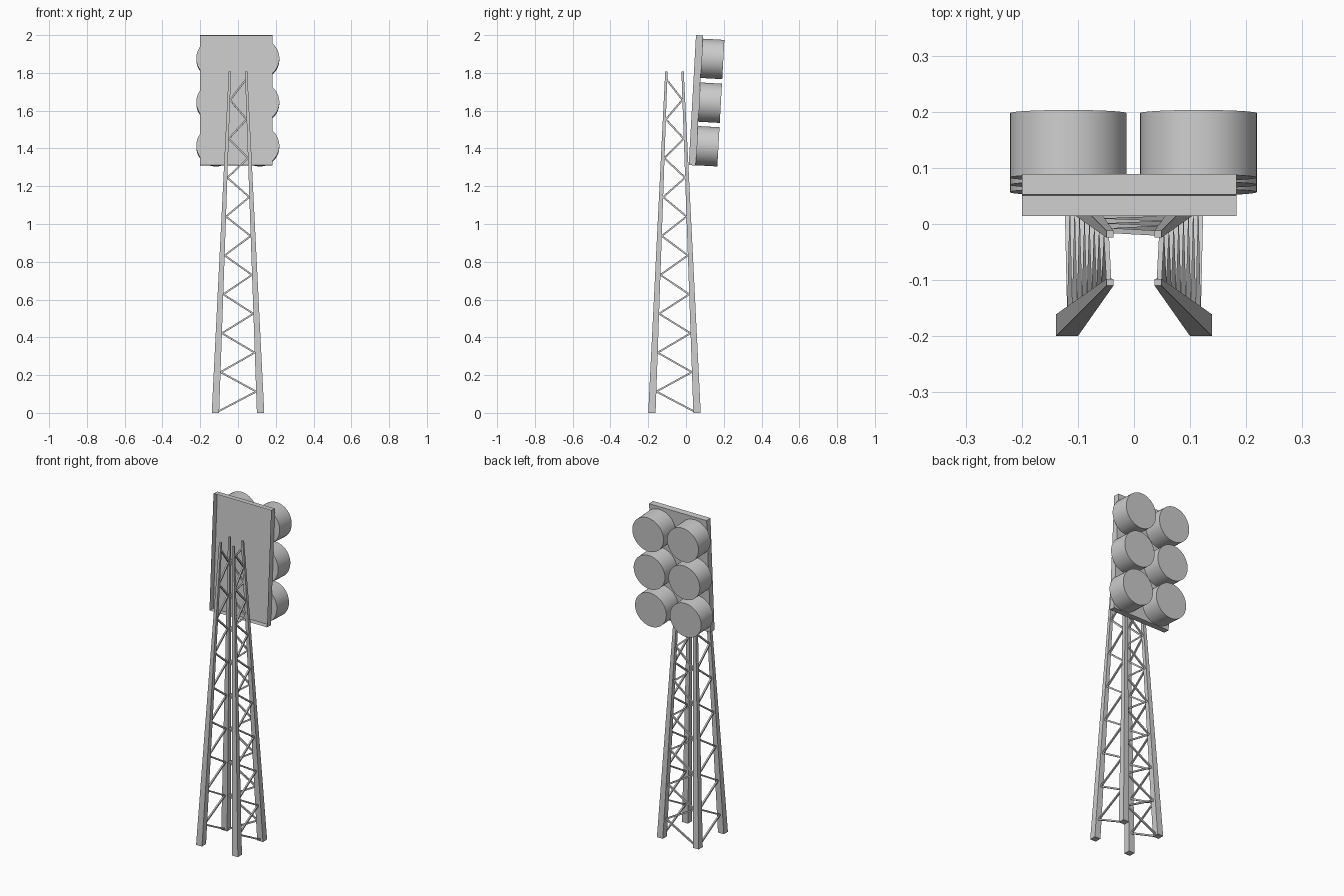
import bpy, bmesh
from math import radians
from mathutils import Vector, Matrix

if "Cube" in bpy.data.objects:
    bpy.data.objects.remove(bpy.data.objects["Cube"])

H = 1.808            # tower height
CY = -0.061          # tower centre in y


def lerp(a, b, z):
    return a + (b - a) * z / H


def outer(z): return lerp(0.139, 0.049, z)
def inner(z): return lerp(0.100, 0.0367, z)
def middle(z): return (outer(z) + inner(z)) / 2


def finish(name, bm):
    bmesh.ops.recalc_face_normals(bm, faces=bm.faces)
    me = bpy.data.meshes.new(name)
    bm.to_mesh(me)
    bm.free()
    ob = bpy.data.objects.new(name, me)
    bpy.context.collection.objects.link(ob)
    return ob


# Tapered corner legs
def leg(name, sx, sy):
    bm = bmesh.new()
    rings = []
    for z in (0, H):
        i, o = inner(z), outer(z)
        rings.append([bm.verts.new((sx * x, CY + sy * y, z))
                      for x, y in ((i, i), (o, i), (o, o), (i, o))])
    lo, hi = rings
    for k in range(4):
        n = (k + 1) % 4
        bm.faces.new((lo[k], lo[n], hi[n], hi[k]))
    bm.faces.new(hi)
    bm.faces.new(lo)
    finish(name, bm)


for sx, side in ((-1, "left"), (1, "right")):
    for sy, end in ((-1, "front"), (1, "back")):
        leg(f"{end}_{side}_leg", sx, sy)


# Zigzag lattice bars, one run per braced face
def lattice(name, point, width=0.009, steps=17):
    bm = bmesh.new()
    zs = [0.01 + 1.75 * k / steps for k in range(steps + 1)]
    pts = [Vector(point(k, z)) for k, z in enumerate(zs)]
    for a, b in zip(pts, pts[1:]):
        d = b - a
        rot = d.to_track_quat('Z', 'Y').to_matrix().to_4x4()
        size = Matrix.Diagonal((width, width, d.length + 0.006, 1))
        bmesh.ops.create_cube(bm, size=1, matrix=Matrix.Translation((a + b) / 2) @ rot @ size)
    finish(name, bm)


lattice("back_lattice", lambda k, z: ((-1, 1)[k % 2] * inner(z), CY + middle(z), z))
for sx, side in ((-1, "left"), (1, "right")):
    lattice(f"{side}_lattice",
            lambda k, z: (sx * middle(z), CY + (1, -1)[k % 2] * inner(z), z))

# Tilted frame shared by the panel and drums: origin at the panel's bottom front edge
TILT = Matrix.Translation((0, 0.0145, 1.312)) @ Matrix.Rotation(radians(-3.2), 4, 'X')

# Shallow backing panel, tray-shaped and open towards the tower
bm = bmesh.new()
x0, x1, d, h = -0.2, 0.183, 0.0365, 0.689
rings = [[bm.verts.new(TILT @ Vector((x, y, z)))
          for x, z in ((x0, 0), (x1, 0), (x1, h), (x0, h))] for y in (0, d)]
for k in range(4):
    n = (k + 1) % 4
    bm.faces.new((rings[0][k], rings[0][n], rings[1][n], rings[1][k]))
bm.faces.new(rings[1])
finish("backing_panel", bm)

# Six drum lamps in two columns of three
LEN, RAD = 0.115, 0.104
for row, z in enumerate((0.105, 0.336, 0.568)):
    for x, side in ((-0.117, "left"), (0.115, "right")):
        bm = bmesh.new()
        mat = TILT @ Matrix.Translation((x, d + LEN / 2, z)) @ Matrix.Rotation(radians(90), 4, 'X')
        bmesh.ops.create_cone(bm, cap_ends=True, segments=48, radius1=RAD, radius2=RAD,
                              depth=LEN, matrix=mat)
        ob = finish(f"{side}_lamp_{row + 1}", bm)
        bpy.ops.object.select_all(action='DESELECT')
        ob.select_set(True)
        bpy.context.view_layer.objects.active = ob
        bpy.ops.object.shade_smooth_by_angle(angle=radians(40))
